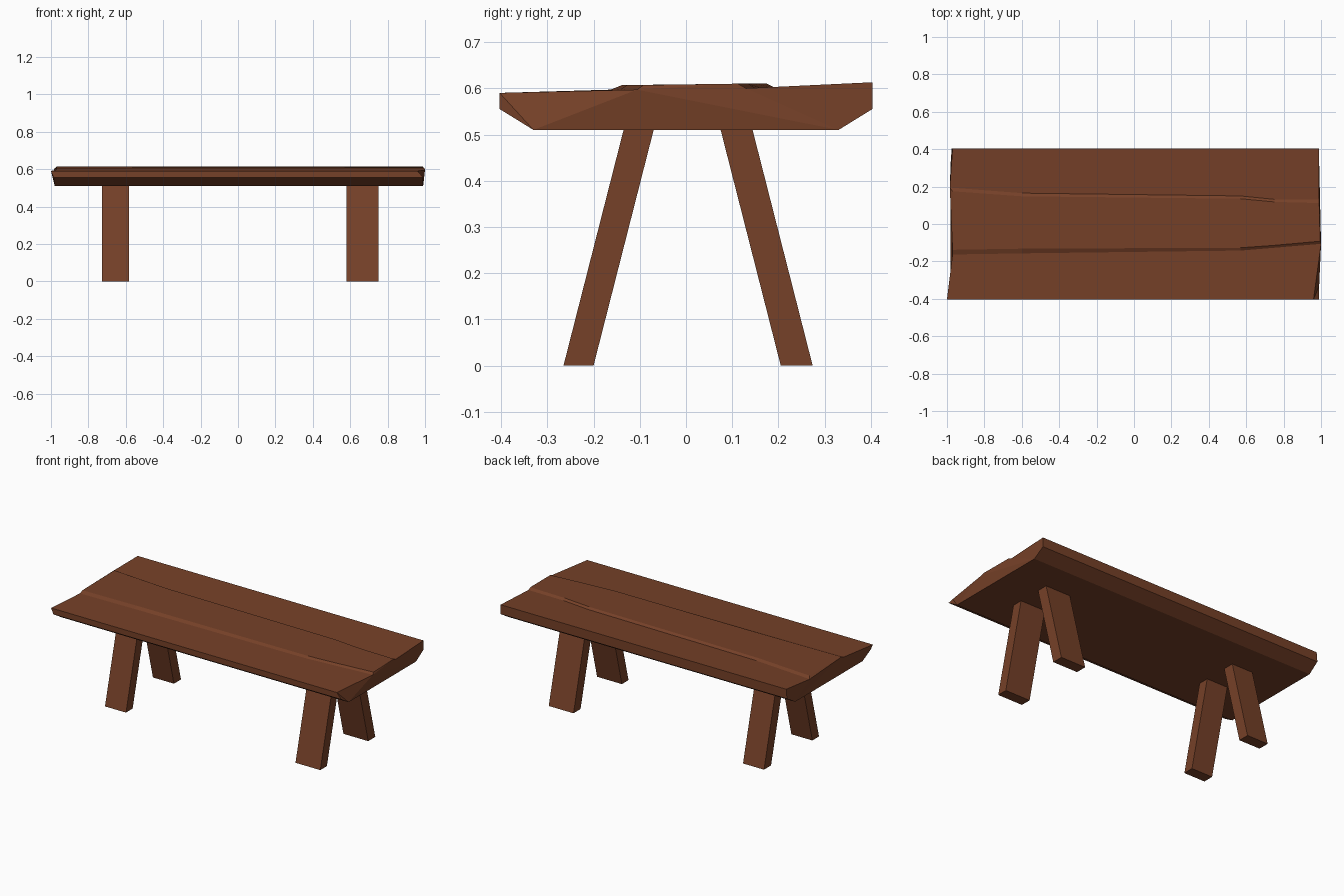
import bpy, bmesh

if "Cube" in bpy.data.objects:
    bpy.data.objects.remove(bpy.data.objects["Cube"])

wood = bpy.data.materials.new("brown wood")
wood.diffuse_color = (0.18, 0.052, 0.021, 1)
wood.use_nodes = True
wood.node_tree.nodes["Principled BSDF"].inputs["Base Color"].default_value = wood.diffuse_color


def loft(name, rings):
    """Skin a list of equal-length closed rings and cap both ends."""
    bm = bmesh.new()
    vs = [[bm.verts.new(p) for p in ring] for ring in rings]
    n = len(rings[0])
    for a, b in zip(vs, vs[1:]):
        for i in range(n):
            j = (i + 1) % n
            bm.faces.new((a[i], a[j], b[j], b[i]))
    caps = [bm.faces.new(vs[0]), bm.faces.new(vs[-1])]
    bmesh.ops.recalc_face_normals(bm, faces=bm.faces)
    bmesh.ops.triangulate(bm, faces=caps)
    me = bpy.data.meshes.new(name)
    bm.to_mesh(me)
    bm.free()
    me.materials.append(wood)
    ob = bpy.data.objects.new(name, me)
    bpy.context.collection.objects.link(ob)
    return ob


def section(a2, a1, b1, b2):
    """Slab cross-section (y, z); a and b are the edges of the raised middle board."""
    return [(-.33, .51), (.33, .51), (.403, .555), (.403, .613), (b2, .60),
            (b1, .61), (a1, .607), (a2, .597), (-.403, .59), (-.403, .555)]


# table top: uneven ends, middle board wandering along the length
left = [-.98, -.98, -.975, -.97, -.985, -.97, -.97, -.97, -1, -.985]
right = [.99, .99, .99, .99, .99, .99, .995, 1, .96, .99]
stations = [(left, (-.163, -.138, .175, .195)),
            ([-.6] * 10, (-.157, -.132, .148, .165)),
            ([.57] * 10, (-.142, -.127, .135, .15)),
            ([.75] * 10, (-.127, -.114, .118, .132)),
            (right, (-.106, -.092, .112, .13))]
loft("table_top", [[(x, y, z) for x, (y, z) in zip(xs, section(*e))]
                   for xs, e in stations])

# splayed legs, tops sunk into the slab
TOP = 0.54
for xn, x0, x1 in (("left", -.727, -.583), ("right", .58, .75)):
    for yn, s, inner, outer in (("front", -1, .2, .265), ("back", 1, .205, .274)):
        rings = []
        for z in (0, TOP):
            d = z * .255
            rings.append([(x0, s * (inner - d), z), (x1, s * (inner - d), z),
                          (x1, s * (outer - d), z), (x0, s * (outer - d), z)])
        loft(f"{yn}_{xn}_leg", rings)
